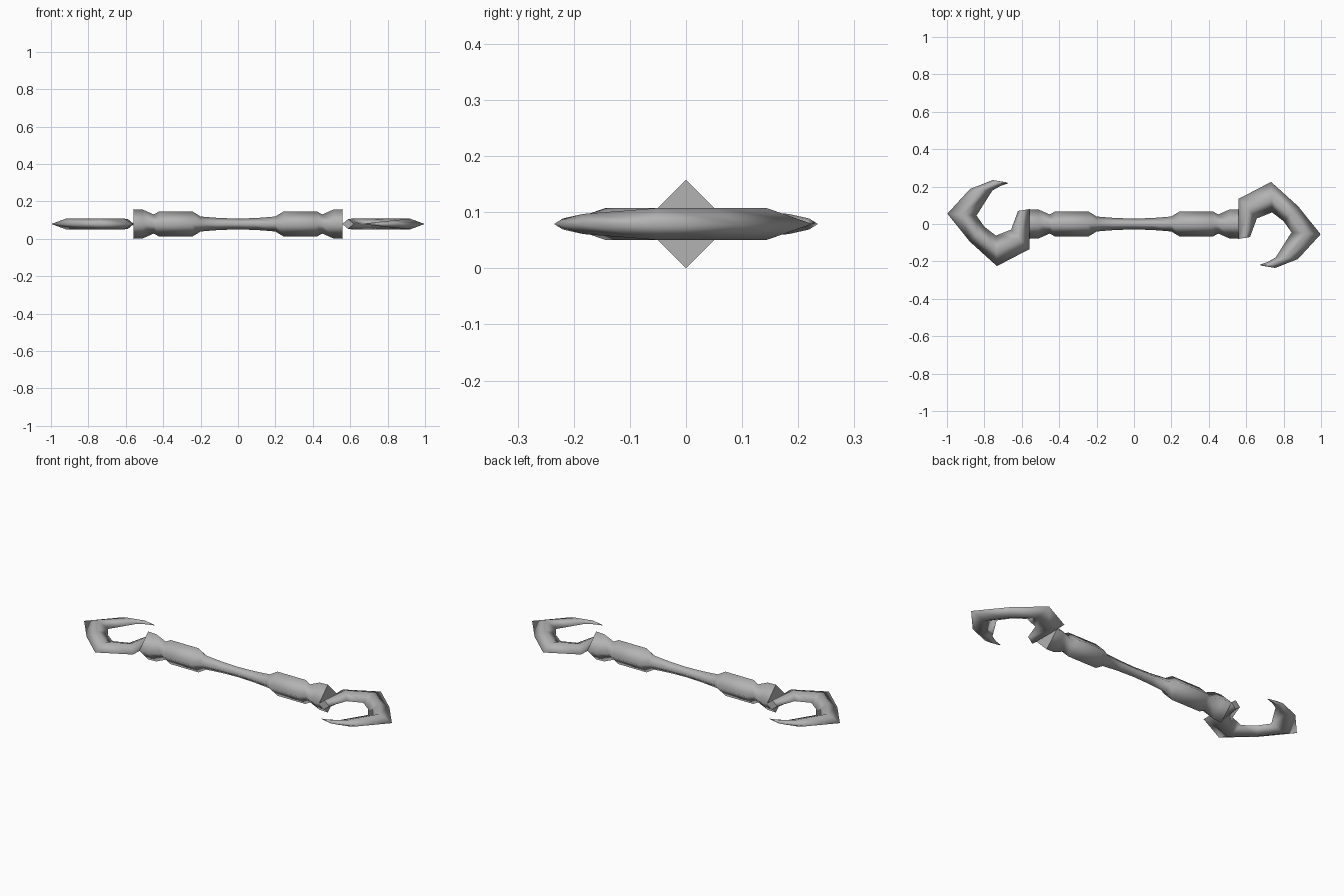
import bpy, bmesh, math
from mathutils import Vector, Matrix

if "Cube" in bpy.data.objects:
    bpy.data.objects.remove(bpy.data.objects["Cube"])

MID = 0.079  # height of the long axis

metal = bpy.data.materials.new("grey metal")
metal.diffuse_color = (0.45, 0.45, 0.45, 1)
metal.use_nodes = True
metal.node_tree.nodes["Principled BSDF"].inputs["Base Color"].default_value = metal.diffuse_color


def loft(name, rings):
    """Skin a run of four-sided rings, cap both ends, smooth the sides."""
    bm = bmesh.new()
    rows = [[bm.verts.new(p) for p in ring] for ring in rings]
    for a, b in zip(rows, rows[1:]):
        for i in range(4):
            j = (i + 1) % 4
            bm.faces.new((a[i], a[j], b[j], b[i])).smooth = True
    caps = [bm.faces.new(rows[0]), bm.faces.new(rows[-1])]
    bmesh.ops.recalc_face_normals(bm, faces=bm.faces)
    for cap in caps:
        for e in cap.edges:
            e.smooth = False
    mesh = bpy.data.meshes.new(name)
    bm.to_mesh(mesh)
    bm.free()
    mesh.materials.append(metal)
    ob = bpy.data.objects.new(name, mesh)
    bpy.context.collection.objects.link(ob)
    return ob


# Shaft: diamond section, (x, radius) from the middle to the collar
half = [(0.0, 0.029), (0.1, 0.032), (0.2, 0.040), (0.245, 0.068),
        (0.42, 0.068), (0.45, 0.051), (0.51, 0.077), (0.56, 0.079)]
profile = [(-x, r) for x, r in reversed(half[1:])] + half
loft("shaft", [[Vector((x, r * math.cos(a), MID + r * math.sin(a)))
                for a in (0, math.pi / 2, math.pi, 3 * math.pi / 2)]
               for x, r in profile])

# Hook: (outer edge x, y, inner edge x, y, half thickness)
sections = [(0.557, -0.080, 0.620, -0.070, 0.026),
            (0.560, 0.135, 0.657, 0.030, 0.0285),
            (0.733, 0.225, 0.738, 0.062, 0.0285),
            (0.877, 0.095, 0.800, 0.015, 0.0285),
            (0.998, -0.055, 0.842, -0.045, 0.0285),
            (0.877, -0.187, 0.758, -0.178, 0.018),
            (0.755, -0.235, 0.715, -0.203, 0.010),
            (0.678, -0.222, 0.674, -0.217, 0.002)]


def hook_ring(ox, oy, ix, iy, h):
    cx, cy = (ox + ix) / 2, (oy + iy) / 2
    return [Vector((ox, oy, MID)), Vector((cx, cy, MID + h)),
            Vector((ix, iy, MID)), Vector((cx, cy, MID - h))]


# One hook at each end, turned half a circle about the vertical
for name, angle in (("right_hook", 0), ("left_hook", math.pi)):
    turn = Matrix.Rotation(angle, 3, 'Z')
    loft(name, [[turn @ p for p in hook_ring(*s)] for s in sections])
